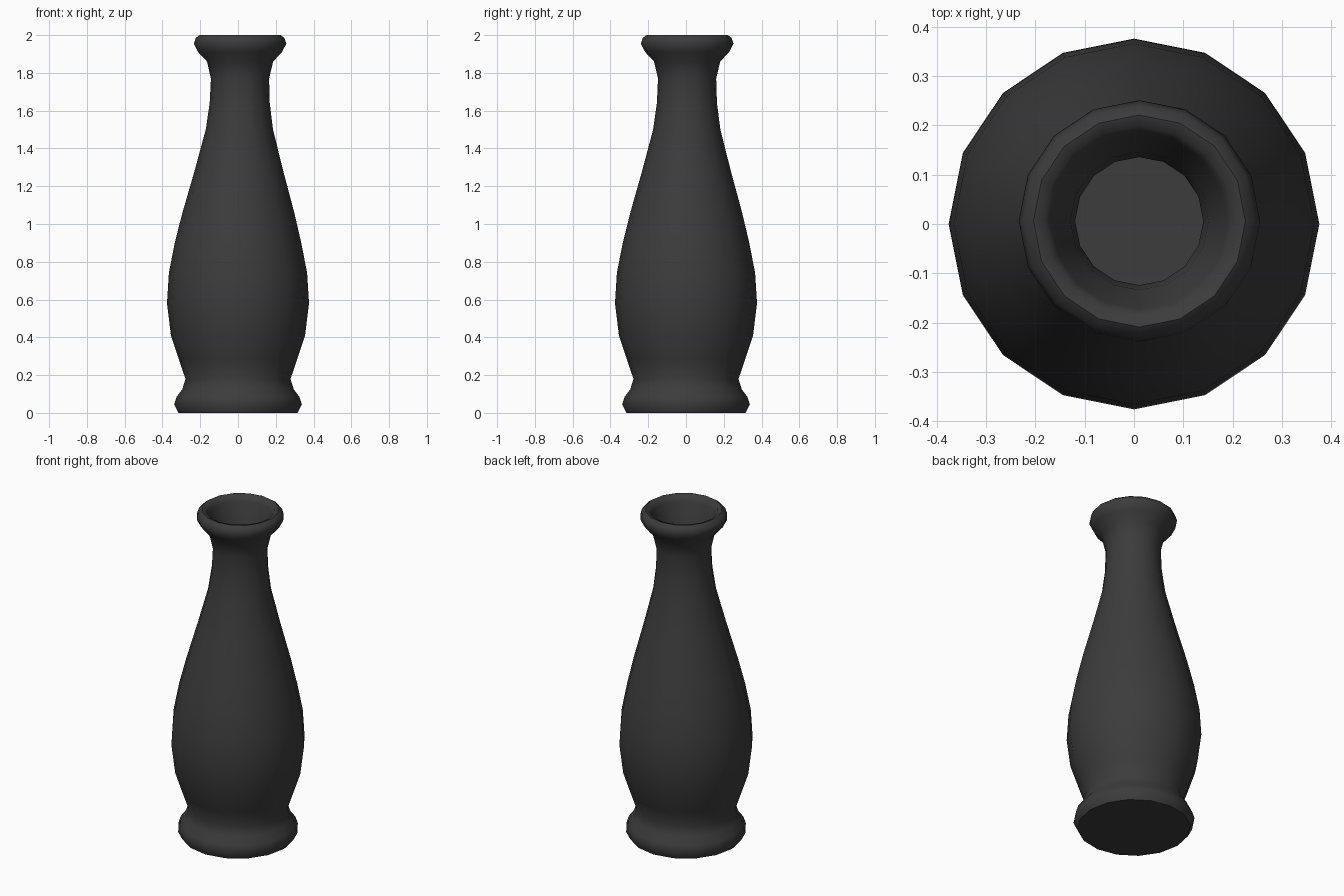
import bpy, bmesh, math

if "Cube" in bpy.data.objects:
    bpy.data.objects.remove(bpy.data.objects["Cube"])

SIDES = 16

# dark glaze
mat = bpy.data.materials.new("dark_glaze")
mat.diffuse_color = (0.045, 0.045, 0.045, 1)
mat.use_nodes = True
mat.node_tree.nodes["Principled BSDF"].inputs["Base Color"].default_value = mat.diffuse_color


def centre(z):
    # the neck leans very slightly off the axis
    t = max(0.0, min(1.0, (z - 0.9) / 0.9))
    return 0.011 * t, 0.006 * t


def lathe(name, profile):
    bm = bmesh.new()
    rings = []
    for r, z in profile:
        cx, cy = centre(z)
        rings.append([bm.verts.new((cx + r * math.cos(2 * math.pi * i / SIDES),
                                    cy + r * math.sin(2 * math.pi * i / SIDES), z))
                      for i in range(SIDES)])
    for a, b in zip(rings, rings[1:]):
        for i in range(SIDES):
            j = (i + 1) % SIDES
            bm.faces.new((a[i], a[j], b[j], b[i]))
    # underside and inner floor
    bm.faces.new(rings[0][::-1])
    bm.faces.new(rings[-1])
    bmesh.ops.recalc_face_normals(bm, faces=bm.faces)
    mesh = bpy.data.meshes.new(name)
    bm.to_mesh(mesh)
    bm.free()
    ob = bpy.data.objects.new(name, mesh)
    bpy.context.collection.objects.link(ob)
    mesh.materials.append(mat)
    bpy.ops.object.select_all(action='DESELECT')
    ob.select_set(True)
    bpy.context.view_layer.objects.active = ob
    bpy.ops.object.shade_smooth_by_angle(angle=math.radians(50))
    return ob


# outside: foot, belly, neck, lip
outer = [(0.315, 0.0), (0.338, 0.045), (0.325, 0.085), (0.295, 0.125),
         (0.278, 0.18), (0.312, 0.28), (0.355, 0.41), (0.376, 0.58),
         (0.366, 0.74), (0.335, 0.90), (0.296, 1.06), (0.235, 1.28),
         (0.178, 1.50), (0.159, 1.64), (0.154, 1.77), (0.175, 1.86),
         (0.222, 1.91), (0.245, 1.955), (0.235, 1.985), (0.215, 2.0)]
# inside: mouth, throat, hollow body
inner = [(0.192, 1.993), (0.179, 1.965), (0.165, 1.91), (0.140, 1.85),
         (0.130, 1.77), (0.132, 1.64), (0.150, 1.50), (0.265, 1.06),
         (0.335, 0.74), (0.345, 0.58), (0.325, 0.41), (0.25, 0.19)]

lathe("vase", outer + inner)
